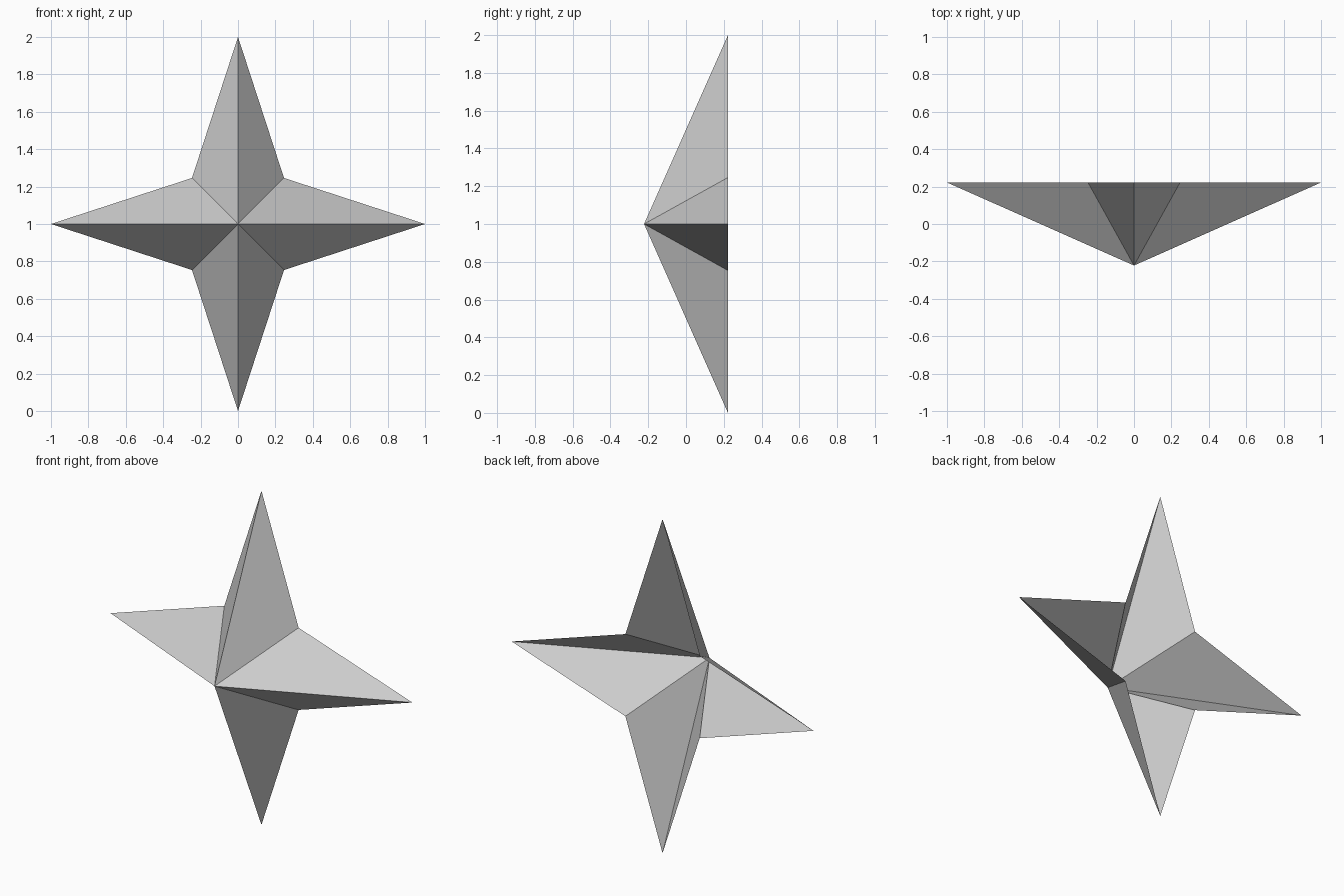
import bpy, bmesh, math

if "Cube" in bpy.data.objects:
    bpy.data.objects.remove(bpy.data.objects["Cube"])

TIP, NOTCH = 1.0, 0.246 * math.sqrt(2)   # radii of points and inner corners
HALF_DEPTH = 0.222

# Four-pointed faceted star: rim at the back, apex at the front, open back
bm = bmesh.new()
apex = bm.verts.new((0, -HALF_DEPTH, 1))
rim = []
for i in range(8):
    a = i * math.pi / 4
    r = NOTCH if i % 2 else TIP
    rim.append(bm.verts.new((r * math.cos(a), HALF_DEPTH, 1 + r * math.sin(a))))
for i in range(8):
    bm.faces.new((apex, rim[i], rim[(i + 1) % 8]))

mesh = bpy.data.meshes.new("star_shell")
bm.to_mesh(mesh)
bm.free()
star = bpy.data.objects.new("star_shell", mesh)
bpy.context.collection.objects.link(star)
